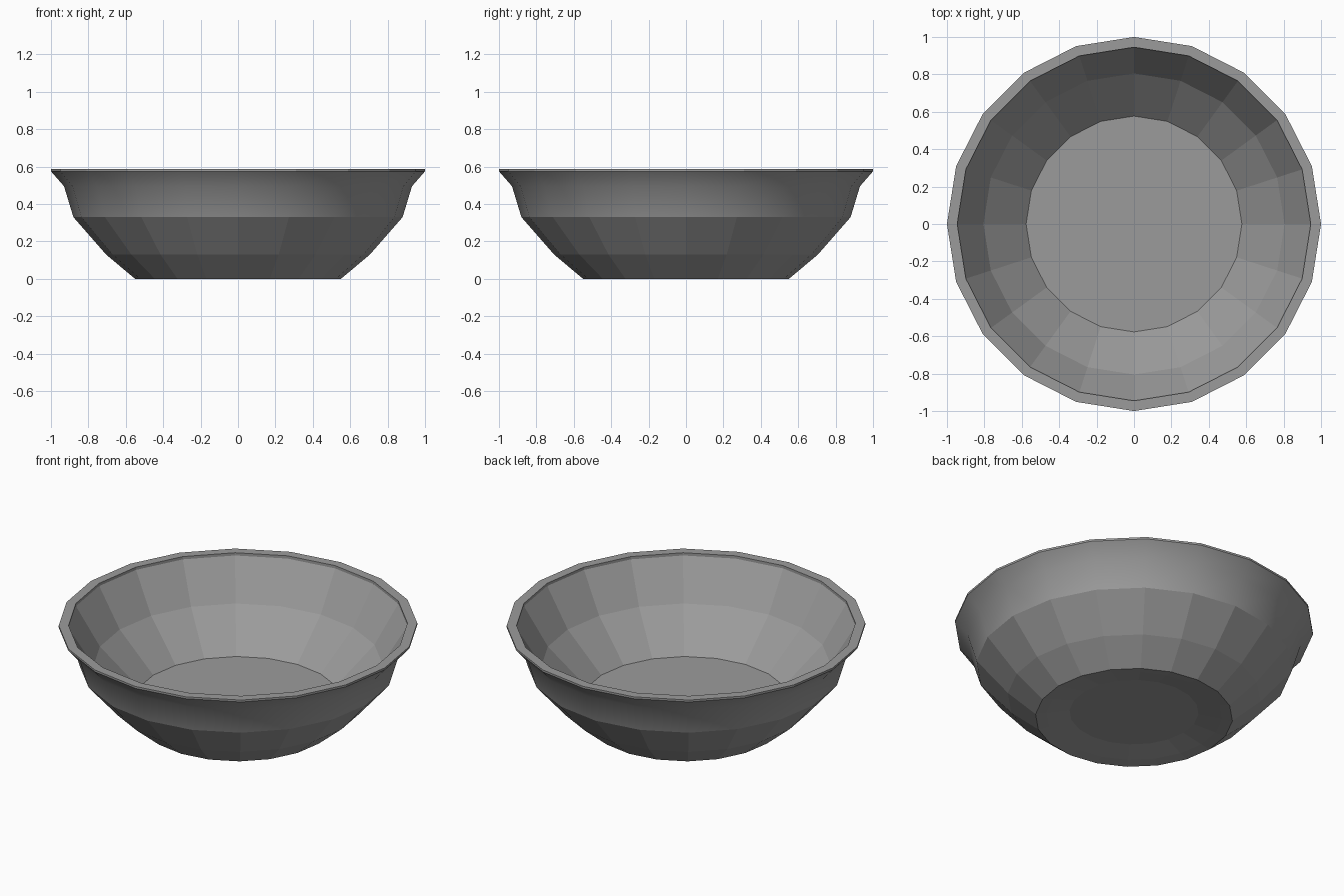
import bpy
import bmesh
from math import cos, sin, tau

cube = bpy.data.objects.get("Cube")
if cube:
    bpy.data.objects.remove(cube, do_unlink=True)

SIDES = 20

# Glaze colour
grey = bpy.data.materials.new("plain grey")
grey.use_nodes = True
colour = (0.33, 0.33, 0.33, 1)
grey.diffuse_color = colour
grey.node_tree.nodes["Principled BSDF"].inputs["Base Color"].default_value = colour

# Profile from the recessed base, up the outside, over the rim, down to the floor
profile = [
    (0.36, 0.035), (0.49, 0.01), (0.55, 0.0),
    (0.705, 0.13), (0.88, 0.33), (0.93, 0.495), (1.0, 0.575),
    (1.0, 0.587), (0.945, 0.587), (0.945, 0.57),
    (0.805, 0.34), (0.577, 0.12),
]
SMOOTH_BANDS = (4, 5)  # rounded shoulder below the rim


def ring(bm, radius, z):
    return [bm.verts.new((radius * cos(tau * i / SIDES), radius * sin(tau * i / SIDES), z))
            for i in range(SIDES)]


bm = bmesh.new()
rings = [ring(bm, r, z) for r, z in profile]

# Walls
for band, (low, high) in enumerate(zip(rings, rings[1:])):
    for i in range(SIDES):
        j = (i + 1) % SIDES
        face = bm.faces.new((low[i], low[j], high[j], high[i]))
        face.smooth = band in SMOOTH_BANDS

# Underside and inner floor
bm.faces.new(rings[0][::-1])
bm.faces.new(rings[-1])

mesh = bpy.data.meshes.new("bowl")
bm.to_mesh(mesh)
bm.free()
mesh.materials.append(grey)
bowl = bpy.data.objects.new("bowl", mesh)
bpy.context.collection.objects.link(bowl)
